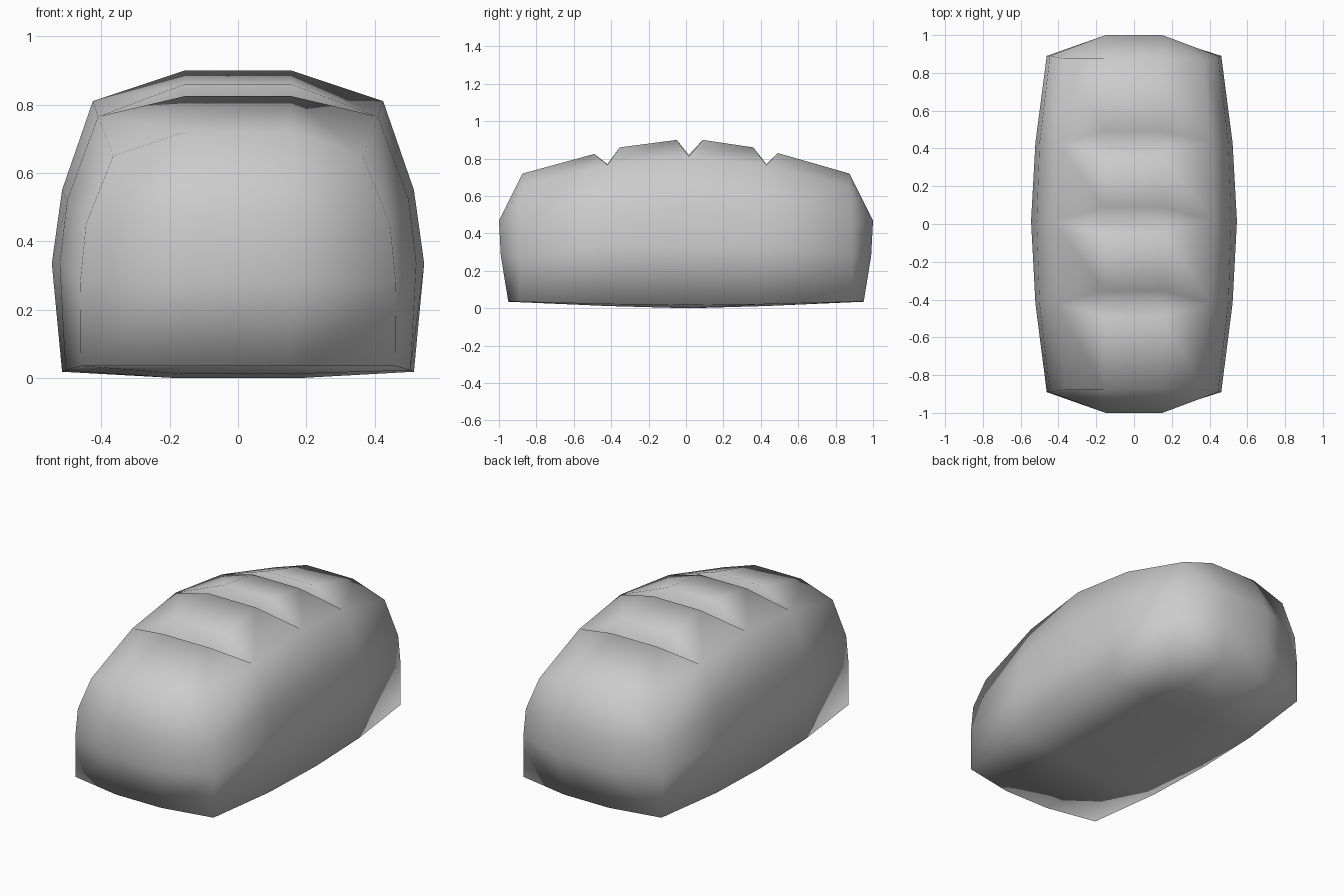
import bpy, bmesh

if "Cube" in bpy.data.objects:
    bpy.data.objects.remove(bpy.data.objects["Cube"])

# Half cross-sections (x, z): base inner, base outer, side low, side high, shoulder
END = [(0.15, 0.035), (0.46, 0.035), (0.462, 0.28), (0.445, 0.45), (0.365, 0.65)]
CUT = [(0.17, 0.012), (0.505, 0.022), (0.522, 0.335), (0.50, 0.52), (0.41, 0.765)]
MID = [(0.19, 0.0), (0.515, 0.018), (0.545, 0.335), (0.515, 0.55), (0.425, 0.81)]

# Stations: section, y of its sides, y and z of its top. Lips share the sides of their groove.
STATIONS = [
    (END, -0.89, -0.875, 0.72),
    (CUT, -0.42, -0.49, 0.825), (CUT, -0.42, -0.42, 0.77), (CUT, -0.42, -0.355, 0.86),
    (MID, 0.015, -0.05, 0.90), (MID, 0.015, 0.015, 0.82), (MID, 0.015, 0.09, 0.90),
    (CUT, 0.43, 0.36, 0.86), (CUT, 0.43, 0.43, 0.77), (CUT, 0.43, 0.49, 0.83),
    (END, 0.89, 0.875, 0.72),
]

bm = bmesh.new()
rings = []
for section, y, top_y, top_z in STATIONS:
    half = [(x, y, z) for x, z in section] + [(0.155, top_y, top_z)]
    if section is END:
        s = 1 if y > 0 else -1
        half[0] = (0.15, 0.95 * s, 0.035)
        half[4] = (0.365, 0.875 * s, 0.65)
    full = half + [(-x, yy, z) for x, yy, z in reversed(half)]
    rings.append([bm.verts.new(p) for p in full])

# Loaf body: skin between neighbouring rings
for a, b in zip(rings, rings[1:]):
    for i in range(12):
        j = (i + 1) % 12
        bm.faces.new((a[i], a[j], b[j], b[i]))

# Rounded ends: four rows by four columns
for ring, s in ((rings[0], -1), (rings[-1], 1)):
    rows = [[ring[11 - 1], ring[11], ring[0], ring[1]]]
    for k, y, z in ((2, 0.99, 0.28), (3, 1.0, 0.47)):
        inner = [bm.verts.new((x, y * s, z)) for x in (-0.15, 0.15)]
        rows.append([ring[11 - k]] + inner + [ring[k]])
    rows.append([ring[7], ring[6], ring[5], ring[4]])
    for r, t in zip(rows, rows[1:]):
        for i in range(3):
            bm.faces.new((r[i], r[i + 1], t[i + 1], t[i]))

# Merge the shared sides of each cut and tidy up
bmesh.ops.remove_doubles(bm, verts=bm.verts, dist=0.0005)
bmesh.ops.recalc_face_normals(bm, faces=bm.faces)
for f in bm.faces:
    f.smooth = True

mesh = bpy.data.meshes.new("bread_loaf")
bm.to_mesh(mesh)
bm.free()
loaf = bpy.data.objects.new("bread_loaf", mesh)
bpy.context.collection.objects.link(loaf)
